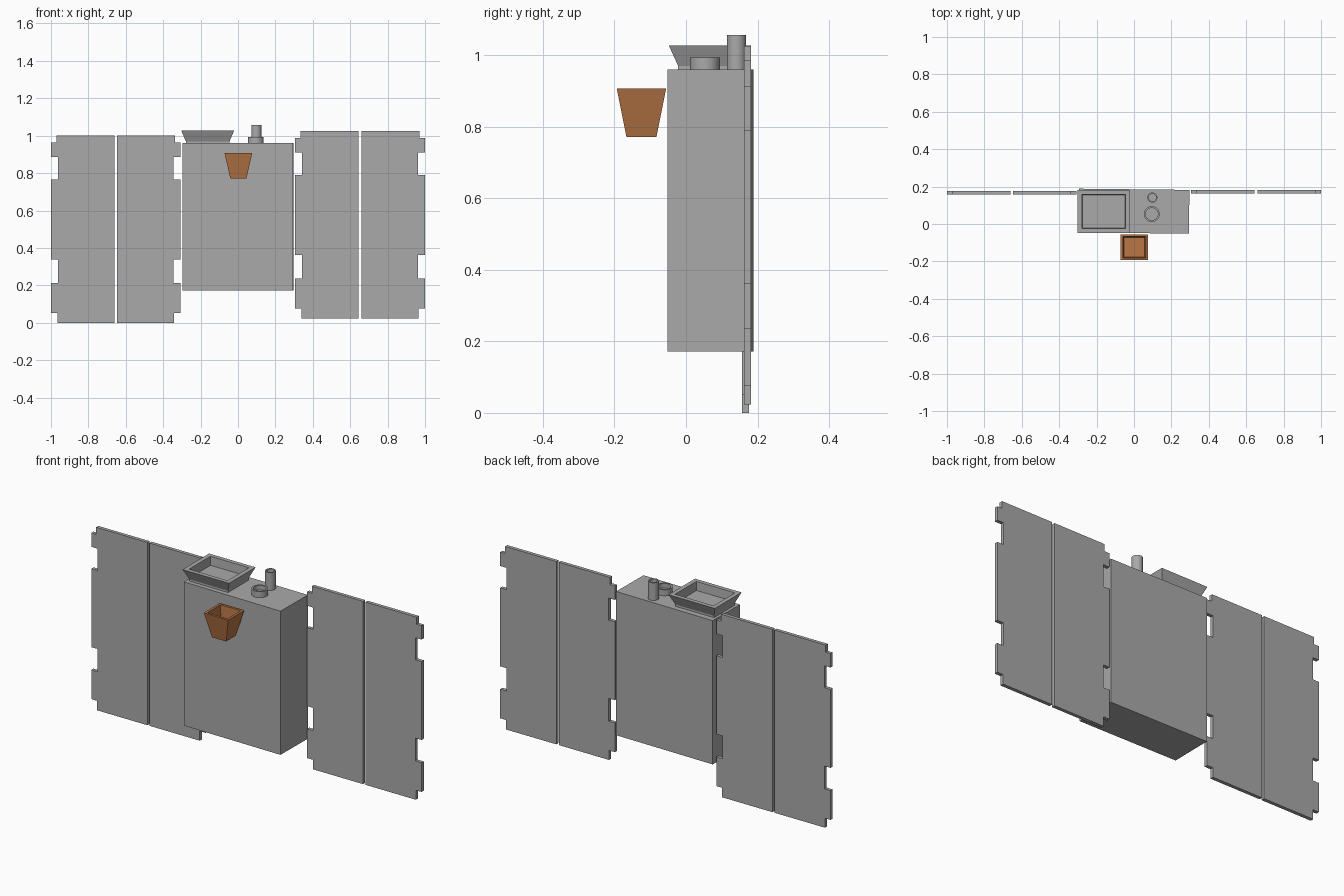
import bpy, bmesh, math

if "Cube" in bpy.data.objects:
    bpy.data.objects.remove(bpy.data.objects["Cube"], do_unlink=True)


def material(name, rgb):
    m = bpy.data.materials.new(name)
    m.use_nodes = True
    m.diffuse_color = (*rgb, 1)
    m.node_tree.nodes["Principled BSDF"].inputs["Base Color"].default_value = (*rgb, 1)
    return m


grey = material("plain grey", (0.40, 0.40, 0.40))
brown = material("copper brown", (0.48, 0.18, 0.06))


def finish(name, bm, mat, smooth=False):
    bmesh.ops.recalc_face_normals(bm, faces=bm.faces)
    me = bpy.data.meshes.new(name)
    bm.to_mesh(me)
    bm.free()
    me.materials.append(mat)
    ob = bpy.data.objects.new(name, me)
    bpy.context.scene.collection.objects.link(ob)
    if smooth:
        bpy.ops.object.select_all(action='DESELECT')
        ob.select_set(True)
        bpy.context.view_layer.objects.active = ob
        bpy.ops.object.shade_smooth_by_angle(angle=math.radians(35))
    return ob


def stacked(name, centre, rings, sides, mat):
    """Closed shell through rings (half x, half y, z), capped at both ends."""
    bm = bmesh.new()
    turn = math.pi / 4 if sides == 4 else 0
    k = math.sqrt(2) if sides == 4 else 1
    loops = []
    for rx, ry, z in rings:
        loops.append([bm.verts.new((centre[0] + k * rx * math.cos(turn + math.tau * i / sides),
                                    centre[1] + k * ry * math.sin(turn + math.tau * i / sides), z))
                      for i in range(sides)])
    for a, b in zip(loops, loops[1:]):
        for i in range(sides):
            j = (i + 1) % sides
            bm.faces.new((a[i], a[j], b[j], b[i]))
    bm.faces.new(loops[0])
    bm.faces.new(loops[-1])
    return finish(name, bm, mat, smooth=sides > 4)


# Main box, turned very slightly about the vertical
bm = bmesh.new()
bmesh.ops.create_cube(bm, size=1)
bmesh.ops.scale(bm, vec=(0.59, 0.234, 0.788), verts=bm.verts)
body = finish("body", bm, grey)
body.location = (0, 0.0685, 0.566)
body.rotation_euler.z = -0.011

# Panel outline: distance from the straight edge, height above panel base
OUTLINE = [(0, 0), (0.305, 0), (0.305, 0.052), (0.34, 0.052), (0.34, 0.212), (0.303, 0.212),
           (0.303, 0.337), (0.34, 0.337), (0.34, 0.767), (0.303, 0.767), (0.303, 0.887),
           (0.34, 0.887), (0.34, 0.963), (0.31, 0.963), (0.31, 1.002), (0, 1.002)]


def panel(name, x, direction, y, z):
    bm = bmesh.new()
    face = bm.faces.new([bm.verts.new((x + direction * u, y, z + v)) for u, v in OUTLINE])
    out = bmesh.ops.extrude_face_region(bm, geom=[face])
    bmesh.ops.translate(bm, vec=(0, 0.019, 0),
                        verts=[g for g in out["geom"] if isinstance(g, bmesh.types.BMVert)])
    finish(name, bm, grey)


panel("right_outer_panel", -0.66, -1, 0.157, 0.0)
panel("right_inner_panel", -0.647, 1, 0.157, 0.0)
panel("left_inner_panel", 0.645, -1, 0.162, 0.024)
panel("left_outer_panel", 0.66, 1, 0.162, 0.024)

# Flared tray on top
stacked("top_tray", (-0.162, 0.067),
        [(0.117, 0.089, 0.958), (0.117, 0.089, 0.97), (0.141, 0.115, 1.027),
         (0.117, 0.092, 1.027), (0.113, 0.088, 0.98)], 4, grey)

# Hollow tubes on top
stacked("tall_tube", (0.098, 0.141),
        [(0.027, 0.027, 0.955), (0.027, 0.027, 1.057), (0.02, 0.02, 1.057), (0.02, 0.02, 1.0)], 32, grey)
stacked("short_tube", (0.095, 0.053),
        [(0.042, 0.042, 0.955), (0.042, 0.042, 0.993), (0.033, 0.033, 0.993), (0.033, 0.033, 0.968)], 32, grey)

# Tapered horn in front
stacked("front_horn", (0.002, -0.1245),
        [(0.043, 0.042, 0.771), (0.074, 0.069, 0.907), (0.061, 0.057, 0.907), (0.055, 0.052, 0.835)], 4, brown)
